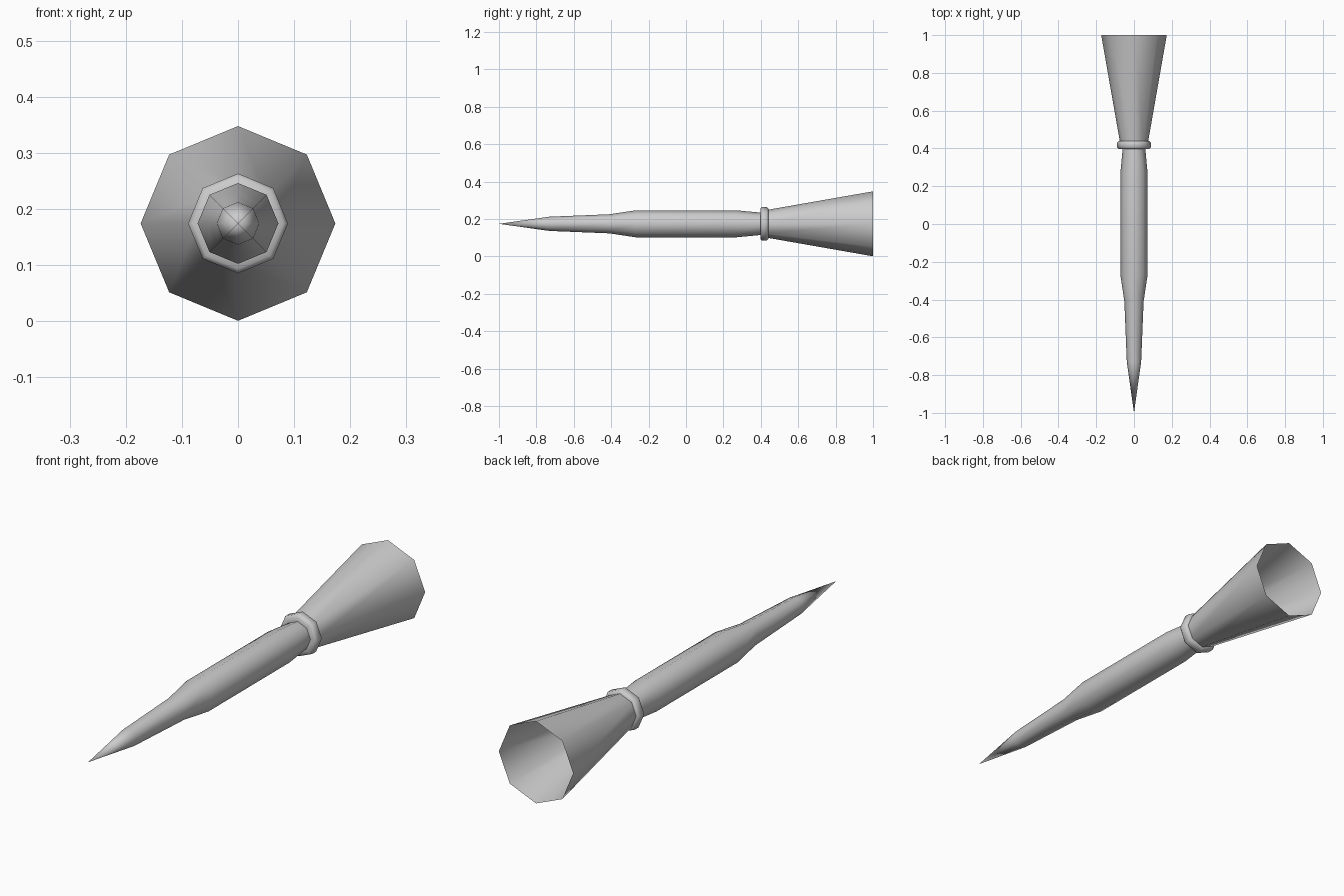
import bpy, bmesh
from math import sin, cos, pi, radians

if "Cube" in bpy.data.objects:
    bpy.data.objects.remove(bpy.data.objects["Cube"])

SIDES = 8
AXIS_Z = 0.174


def lathe(name, profile, closed=False):
    """Revolve (y, radius) points around the long axis; radius 0 makes a tip."""
    bm = bmesh.new()
    rings = []
    for y, r in profile:
        if r == 0:
            rings.append([bm.verts.new((0, y, AXIS_Z))] * SIDES)
        else:
            rings.append([bm.verts.new((r * cos(2 * pi * i / SIDES), y,
                                        AXIS_Z + r * sin(2 * pi * i / SIDES)))
                          for i in range(SIDES)])
    pairs = list(zip(rings, rings[1:]))
    if closed:
        pairs.append((rings[-1], rings[0]))
    for a, b in pairs:
        for i in range(SIDES):
            j = (i + 1) % SIDES
            bm.faces.new(dict.fromkeys((a[i], b[i], b[j], a[j])))
    bmesh.ops.recalc_face_normals(bm, faces=bm.faces)
    mesh = bpy.data.meshes.new(name)
    bm.to_mesh(mesh)
    bm.free()
    obj = bpy.data.objects.new(name, mesh)
    bpy.context.collection.objects.link(obj)
    bpy.ops.object.select_all(action='DESELECT')
    obj.select_set(True)
    bpy.context.view_layer.objects.active = obj
    bpy.ops.object.shade_smooth_by_angle(angle=radians(50))
    return obj


# Pointed shaft
lathe("shaft", [(-1, 0), (-0.73, 0.038), (-0.41, 0.051), (-0.27, 0.072),
                (0.27, 0.072), (0.42, 0.058)])

# Rounded collar where the shaft meets the tail
lathe("collar", [(0.397, 0.058), (0.397, 0.081), (0.405, 0.089), (0.432, 0.089),
                 (0.440, 0.081), (0.440, 0.058)], closed=True)

# Open flared tail, a thin single-walled cone
lathe("flared_tail", [(0.42, 0.072), (1.0, 0.1735)])
